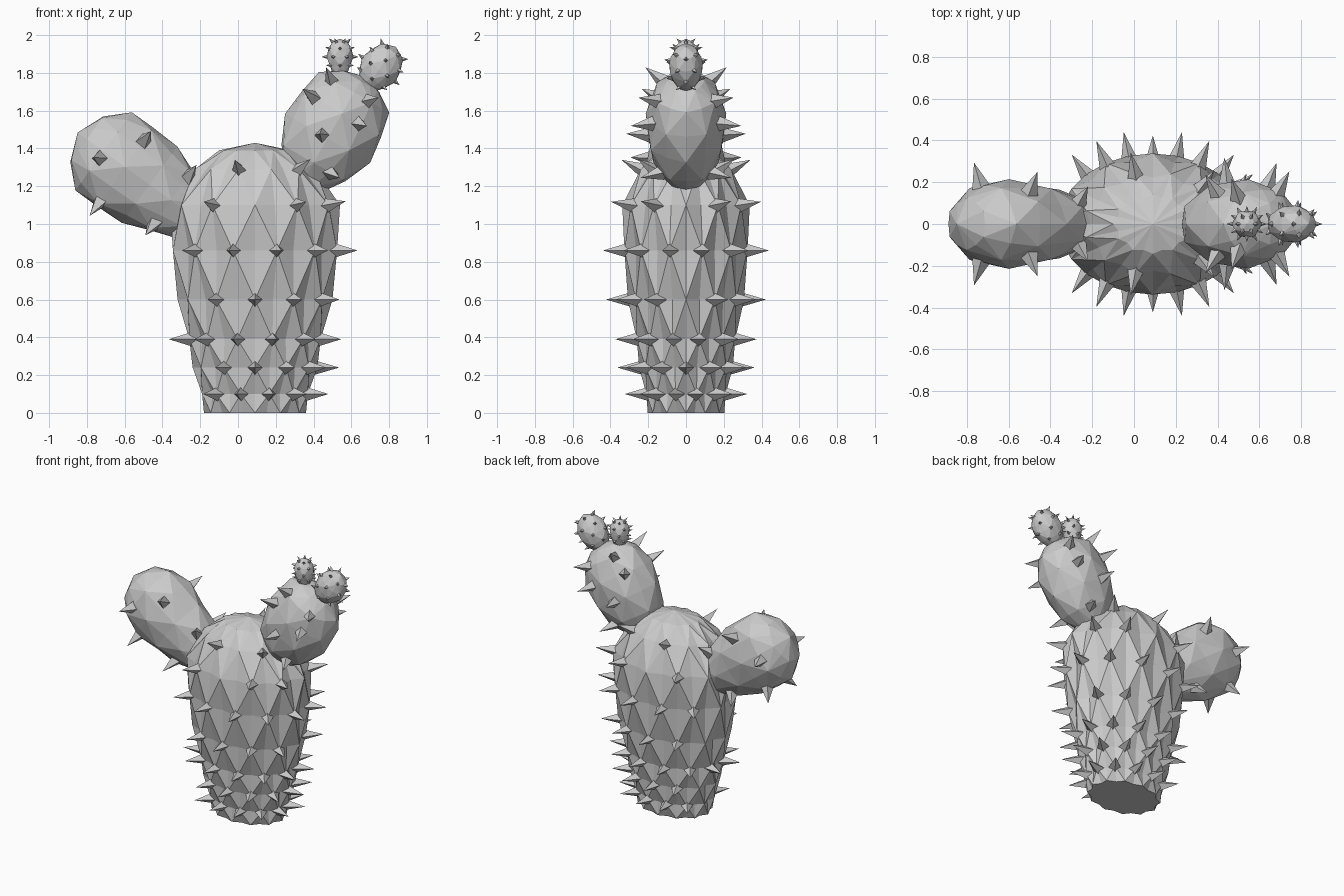
import bpy
import bmesh
from math import sin, cos, radians
from mathutils import Vector, Matrix

cube = bpy.data.objects.get("Cube")
if cube:
    bpy.data.objects.remove(cube, do_unlink=True)

mat = bpy.data.materials.new("plain grey")
mat.use_nodes = True
GREY = (0.6, 0.6, 0.6, 1)
mat.diffuse_color = GREY
mat.node_tree.nodes["Principled BSDF"].inputs["Base Color"].default_value = GREY


def finish(bm, name):
    mesh = bpy.data.meshes.new(name)
    bm.to_mesh(mesh)
    bm.free()
    mesh.materials.append(mat)
    bpy.context.scene.collection.objects.link(bpy.data.objects.new(name, mesh))


def lobe(name, base, axis, profile, cols, squash, groove, spikes, length, width):
    """Zigzag-ribbed lathe with thorns. The last profile point is the tip."""
    w = Vector(axis).normalized()
    v = Vector((0, 1, 0))
    u = v.cross(w)
    frame = Matrix.Translation(base) @ Matrix((u, v, w)).transposed().to_4x4()

    def place(t, r, deg):
        a = radians(deg)
        return frame @ Vector((r * cos(a), r * squash * sin(a), t))

    # Ribbed skin: crests alternate from ring to ring
    bm = bmesh.new()
    rings = []
    for i, (t, r) in enumerate(profile[:-1]):
        rings.append([bm.verts.new(place(t, r * (1 if (i + j) % 2 == 0 else groove),
                                         360 * j / cols)) for j in range(cols)])
    tip = bm.verts.new(place(profile[-1][0], 0, 0))
    bm.faces.new(rings[0][::-1])
    for j in range(cols):
        k = (j + 1) % cols
        for i in range(len(rings) - 1):
            a, b, c, d = rings[i][j], rings[i][k], rings[i + 1][k], rings[i + 1][j]
            tris = ((a, b, c), (a, c, d)) if (i + j) % 2 == 0 else ((a, b, d), (b, c, d))
            for tri in tris:
                bm.faces.new(tri)
        bm.faces.new((rings[-1][j], rings[-1][k], tip))
    finish(bm, name)

    # Four-sided thorns
    bm = bmesh.new()
    for i, deg in spikes:
        t, r = profile[i]
        t0, r0 = profile[max(i - 1, 0)]
        t1, r1 = profile[i + 1]
        lift = max(0, (r0 - r1) / (t1 - t0)) * 0.7
        a = radians(deg)
        normal = Vector((cos(a), sin(a) / squash, lift)).normalized()
        out = frame.to_3x3() @ normal
        sink = 0.15 * length
        centre = place(t, r, deg) + out * (length / 2 - sink)
        turn = out.to_track_quat('Z', 'Y').to_matrix().to_4x4()
        bmesh.ops.create_cone(bm, cap_ends=True, segments=4, radius1=width, radius2=0,
                              depth=length + sink,
                              matrix=Matrix.Translation(centre) @ turn)
    finish(bm, name + "_spikes")


def mirrored(pairs):
    return [(i, s * deg) for i, deg in pairs for s in (1, -1)]


# Trunk
trunk = [(0, .27), (.1, .29), (.24, .33), (.39, .36), (.6, .41), (.86, .45),
         (1.1, .45), (1.29, .33), (1.39, .19), (1.43, 0)]
trunk_spikes = [(i, s * a) for i in range(1, 6)
                for a in range(15 if i % 2 else 30, 170 if i == 3 else 140, 30)
                for s in (1, -1)]
trunk_spikes.append((2, 0))
trunk_spikes += mirrored([(6, 30), (6, 60), (6, 120), (7, 45), (7, 105)])
lobe("trunk", (.09, 0, 0), (0, 0, 1), trunk, 24, .75, .9, trunk_spikes, .125, .042)

# Right arm
lobe("right_arm", (-.25, 0, 1.05), (-.8, 0, .58),
     [(0, .15), (.13, .21), (.27, .25), (.43, .275), (.57, .255), (.68, .16), (.74, 0)],
     12, .78, .93,
     mirrored([(4, 100), (3, 50), (3, 150), (1, 40), (1, 140)]), .11, .045)

# Left arm
lobe("left_arm", (.34, 0, 1.22), (.5, 0, .87),
     [(0, .11), (.12, .21), (.27, .26), (.42, .26), (.55, .215), (.62, .12), (.65, 0)],
     12, .82, .93,
     mirrored([(1, 58), (2, 98), (3, 65), (3, 134), (4, 65), (4, 130)]), .115, .042)

# Buds on the left arm
bud_spikes = [(i, 30 * j) for i in range(1, 5) for j in range(12) if (i + j) % 2 == 0]
lobe("upright_bud", (.54, 0, 1.8), (0, 0, 1),
     [(0, .04), (.04, .06), (.085, .072), (.13, .066), (.165, .04), (.18, 0)],
     12, .95, .9, bud_spikes, .028, .011)
lobe("leaning_bud", (.68, 0, 1.73), (.6, 0, .8),
     [(0, .05), (.05, .09), (.11, .11), (.17, .105), (.23, .07), (.26, 0)],
     12, .85, .92, bud_spikes, .03, .013)
